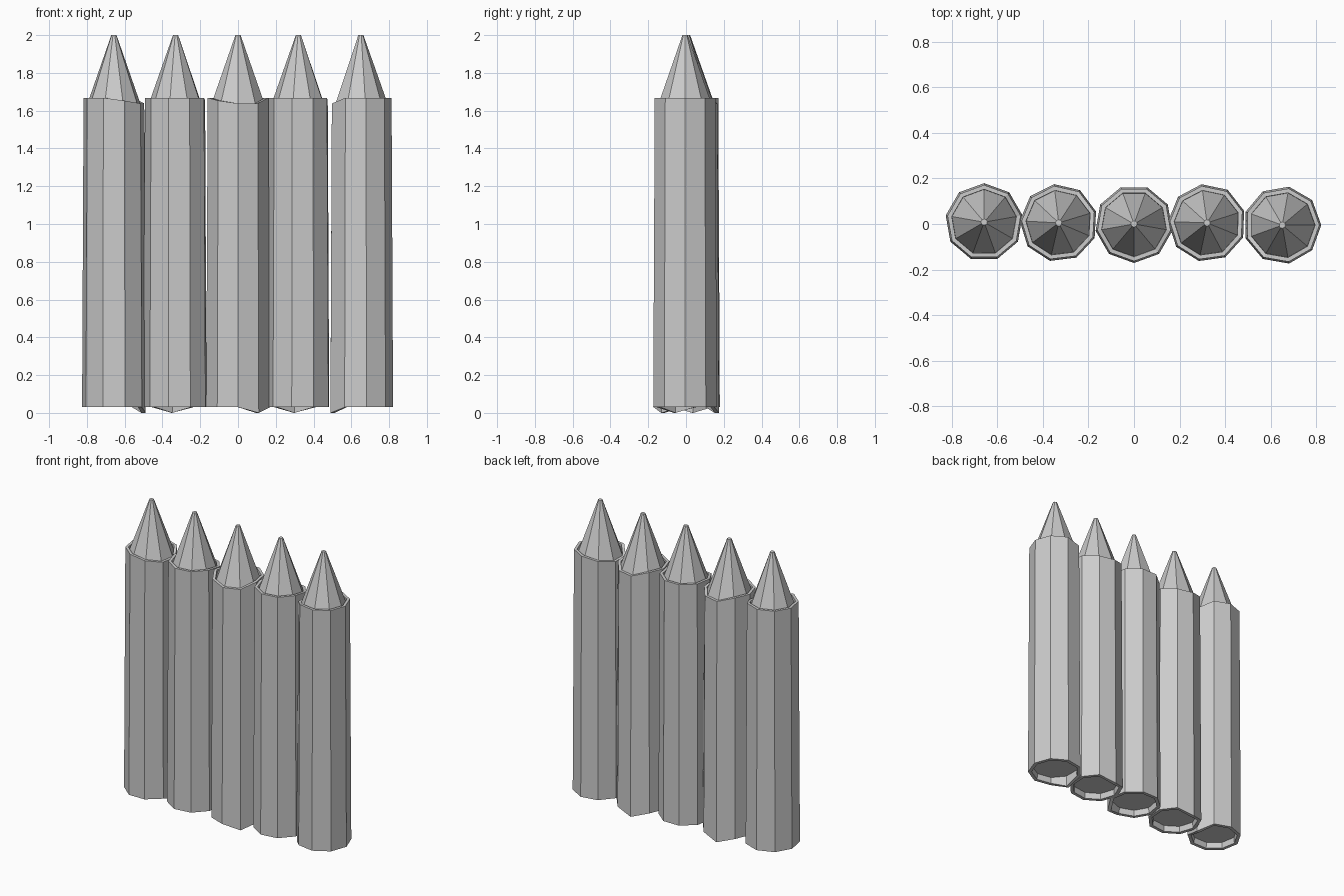
import bpy, bmesh, math

if "Cube" in bpy.data.objects:
    bpy.data.objects.remove(bpy.data.objects["Cube"])

SIDES = 9
# centre x, centre y, angle of the notched corner in degrees
STAKES = [(-0.657, 0.008, 10), (-0.33, 0.005, 97), (0.0, 0.0, -50),
          (0.32, 0.005, 98), (0.65, -0.005, 200)]

# radius, height, weight of the uneven rim on that ring
RINGS = [(0.144, 0.07, 0), (0.148, 0.03, 1), (0.171, 0.03, 1),
         (0.163, 1.668, 1), (0.144, 1.668, 1), (0.143, 1.635, 0),
         (0.014, 2.0, 0)]
DROP = {0: 0.03, SIDES - 1: 0.03, SIDES - 2: 0.015}


def make_stake(index, cx, cy, angle):
    bm = bmesh.new()
    rings = []
    for r, z, uneven in RINGS:
        ring = []
        for k in range(SIDES):
            a = math.radians(angle) + 2 * math.pi * k / SIDES
            drop = 0
            if uneven:
                # only one corner hangs down at the foot, three dip at the top
                drop = DROP.get(k, 0) if z > 1 else (0.03 if k == 0 else 0)
            ring.append(bm.verts.new((cx + r * math.cos(a), cy + r * math.sin(a), z - drop)))
        rings.append(ring)
    # recessed foot, bark shell, rim and sharpened point
    for low, high in zip(rings, rings[1:]):
        for k in range(SIDES):
            n = (k + 1) % SIDES
            bm.faces.new((low[k], low[n], high[n], high[k]))
    bm.faces.new(rings[0][::-1])
    bm.faces.new(rings[-1])
    bmesh.ops.recalc_face_normals(bm, faces=bm.faces)
    mesh = bpy.data.meshes.new(f"stake_{index}")
    bm.to_mesh(mesh)
    bm.free()
    bpy.context.collection.objects.link(bpy.data.objects.new(f"stake_{index}", mesh))


# row of sharpened stakes
for i, (cx, cy, angle) in enumerate(STAKES, 1):
    make_stake(i, cx, cy, angle)
